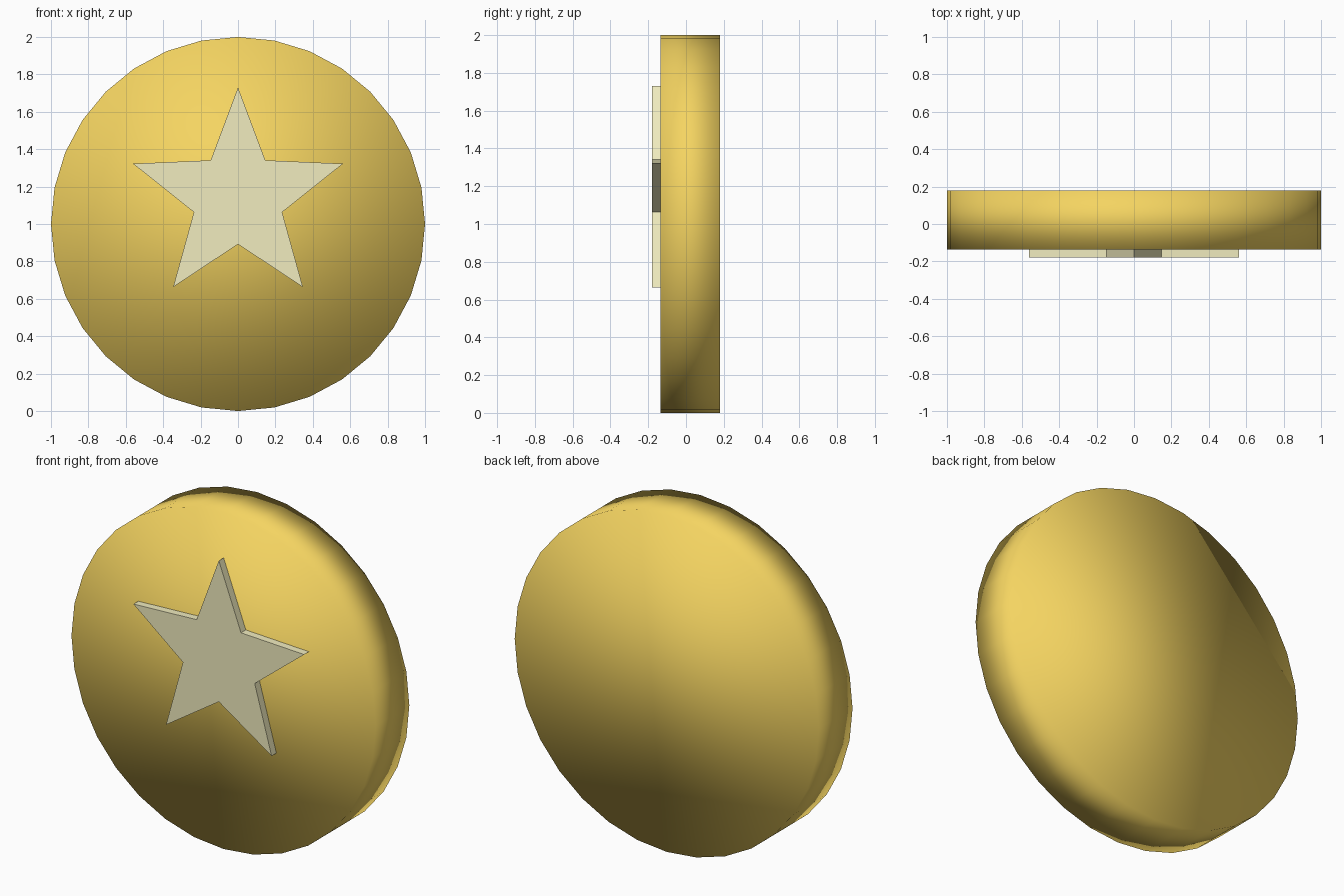
import bpy, bmesh, math

if "Cube" in bpy.data.objects:
    bpy.data.objects.remove(bpy.data.objects["Cube"])


def material(name, color):
    mat = bpy.data.materials.new(name)
    mat.diffuse_color = (*color, 1)
    mat.use_nodes = True
    mat.node_tree.nodes["Principled BSDF"].inputs["Base Color"].default_value = mat.diffuse_color
    return mat


def prism(name, outline, y_front, y_back, mat, smooth):
    """Extrude an outline of (x, z) points along y."""
    bm = bmesh.new()
    face = bm.faces.new([bm.verts.new((x, y_front, z)) for x, z in outline])
    ext = bmesh.ops.extrude_face_region(bm, geom=[face], use_keep_orig=True)
    for v in ext["geom"]:
        if isinstance(v, bmesh.types.BMVert):
            v.co.y = y_back
    bmesh.ops.recalc_face_normals(bm, faces=bm.faces)
    for f in bm.faces:
        f.smooth = smooth
    mesh = bpy.data.meshes.new(name)
    bm.to_mesh(mesh)
    bm.free()
    mesh.materials.append(mat)
    obj = bpy.data.objects.new(name, mesh)
    bpy.context.collection.objects.link(obj)
    return obj


def ring(count, radii, z_center):
    """Points around a circle, starting at the top, cycling through radii."""
    pts = []
    for i in range(count):
        a = 2 * math.pi * i / count
        r = radii[i % len(radii)]
        pts.append((r * math.sin(a), z_center + r * math.cos(a)))
    return pts


gold = material("gold", (0.91, 0.66, 0.12))
pale = material("pale_gold", (0.88, 0.84, 0.52))

# 32-sided coin, smooth over its rim
prism("coin_disc", ring(32, [1.0], 1.0), -0.135, 0.18, gold, True)

# Raised five-pointed star on the front
prism("star_emblem", ring(10, [0.59, 0.248], 1.14), -0.18, -0.135, pale, False)
